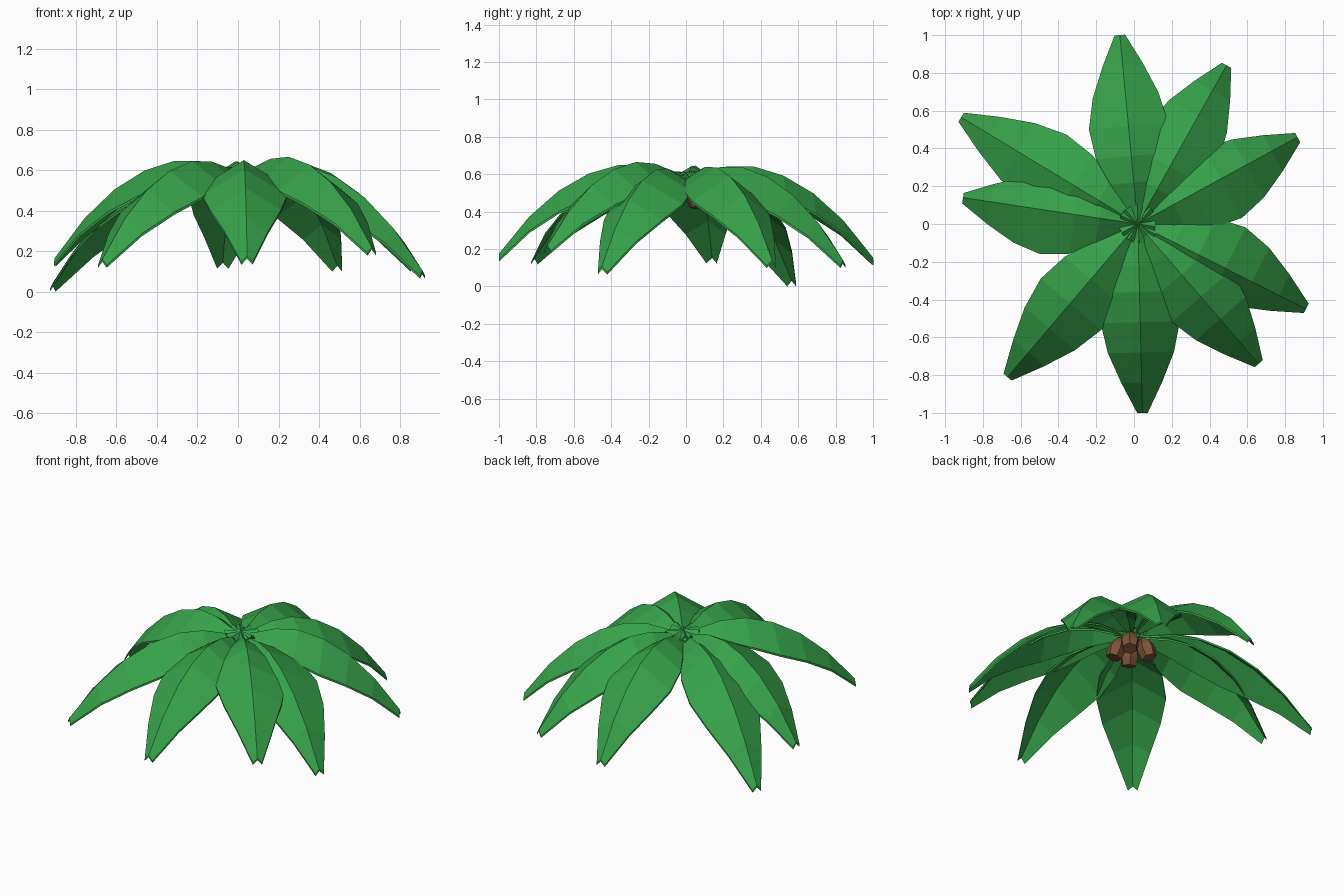
import bpy, bmesh, math
from mathutils import Vector, Matrix

cube = bpy.data.objects.get("Cube")
if cube:
    bpy.data.objects.remove(cube, do_unlink=True)


def material(name, rgb):
    mat = bpy.data.materials.new(name)
    mat.use_nodes = True
    color = (*rgb, 1)
    mat.diffuse_color = color
    mat.node_tree.nodes["Principled BSDF"].inputs["Base Color"].default_value = color
    return mat


def loft(name, rings, mat):
    """Skin a closed solid through equal-sized rings of points."""
    bm = bmesh.new()
    loops = [[bm.verts.new(p) for p in ring] for ring in rings]
    n = len(loops[0])
    for a, b in zip(loops, loops[1:]):
        for i in range(n):
            j = (i + 1) % n
            bm.faces.new((a[i], a[j], b[j], b[i]))
    bm.faces.new(loops[0])
    bm.faces.new(loops[-1])
    bmesh.ops.recalc_face_normals(bm, faces=bm.faces)
    mesh = bpy.data.meshes.new(name)
    bm.to_mesh(mesh)
    bm.free()
    mesh.materials.append(mat)
    bpy.context.collection.objects.link(bpy.data.objects.new(name, mesh))


green = material("leaf green", (0.037, 0.36, 0.067))
brown = material("coconut brown", (0.2, 0.085, 0.037))

HUB = Vector((0.02, 0, 0))
THICK = Vector((0, 0, 0.013))
BASE_TIP = 0.15
# Midrib stations: share of length, height, half width
STATIONS = [(-0.1, 0.615, 0.035), (0.08, 0.605, 0.045), (0.22, 0.64, 0.125),
            (0.36, 0.64, 0.188), (0.52, 0.59, 0.21), (0.68, 0.495, 0.175),
            (0.84, 0.35, 0.108), (1.0, BASE_TIP, 0.028)]


def leaf(name, tip, lean):
    """Arched leaf with a roof-shaped section; lean widens one side."""
    span = Vector((tip[0], tip[1], 0)) - HUB
    side = Vector((-span.y, span.x, 0)).normalized()
    rings = []
    for t, height, half in STATIONS:
        lift = (tip[2] - BASE_TIP) * max(t, 0)
        mid = HUB + span * t + Vector((0, 0, height + lift))
        drop = Vector((0, 0, half * 0.54 + 0.014))
        left, right = (mid + side * (s * half * (1 + lean * s)) - drop for s in (1, -1))
        top = [left, mid, right]
        rings.append(top + [p - THICK for p in reversed(top)])
    loft(name, rings, green)


# Leaves: tip position and sideways lean
LEAVES = {
    "back_leaf": ((-0.075, 1.0, 0.155), 0),
    "back_left_leaf": ((0.49, 0.84, 0.14), 0),
    "left_back_leaf": ((0.865, 0.46, 0.14), -0.12),
    "left_front_leaf": ((0.91, -0.45, 0.105), 0.15),
    "front_left_leaf": ((0.66, -0.74, 0.22), 0.03),
    "front_leaf": ((0.045, -1.0, 0.175), 0),
    "front_right_leaf": ((-0.67, -0.81, 0.16), 0.03),
    "right_leaf": ((-0.905, 0.14, 0.165), 0.12),
    "right_back_leaf": ((-0.915, 0.565, 0.042), 0),
}
for name, (tip, lean) in LEAVES.items():
    leaf(name, tip, lean)

# Coconuts: tapered six-sided lumps hung around the hub, leaning outward
PROFILE = [(0.046, -0.06), (0.056, -0.01), (0.05, 0.03), (0.018, 0.075)]
COCONUTS = {"back_left": 45, "back_right": 143, "front_right": 238, "front_left": 318}
for name, angle in COCONUTS.items():
    place = (Matrix.Translation(HUB) @ Matrix.Rotation(math.radians(angle), 4, 'Z')
             @ Matrix.Translation((0.09, 0, 0.485)) @ Matrix.Rotation(-0.3, 4, 'Y'))
    rings = [[place @ Vector((r * math.cos(a), r * math.sin(a), z))
              for a in (math.tau * i / 6 for i in range(6))] for r, z in PROFILE]
    loft(f"{name}_coconut", rings, brown)
